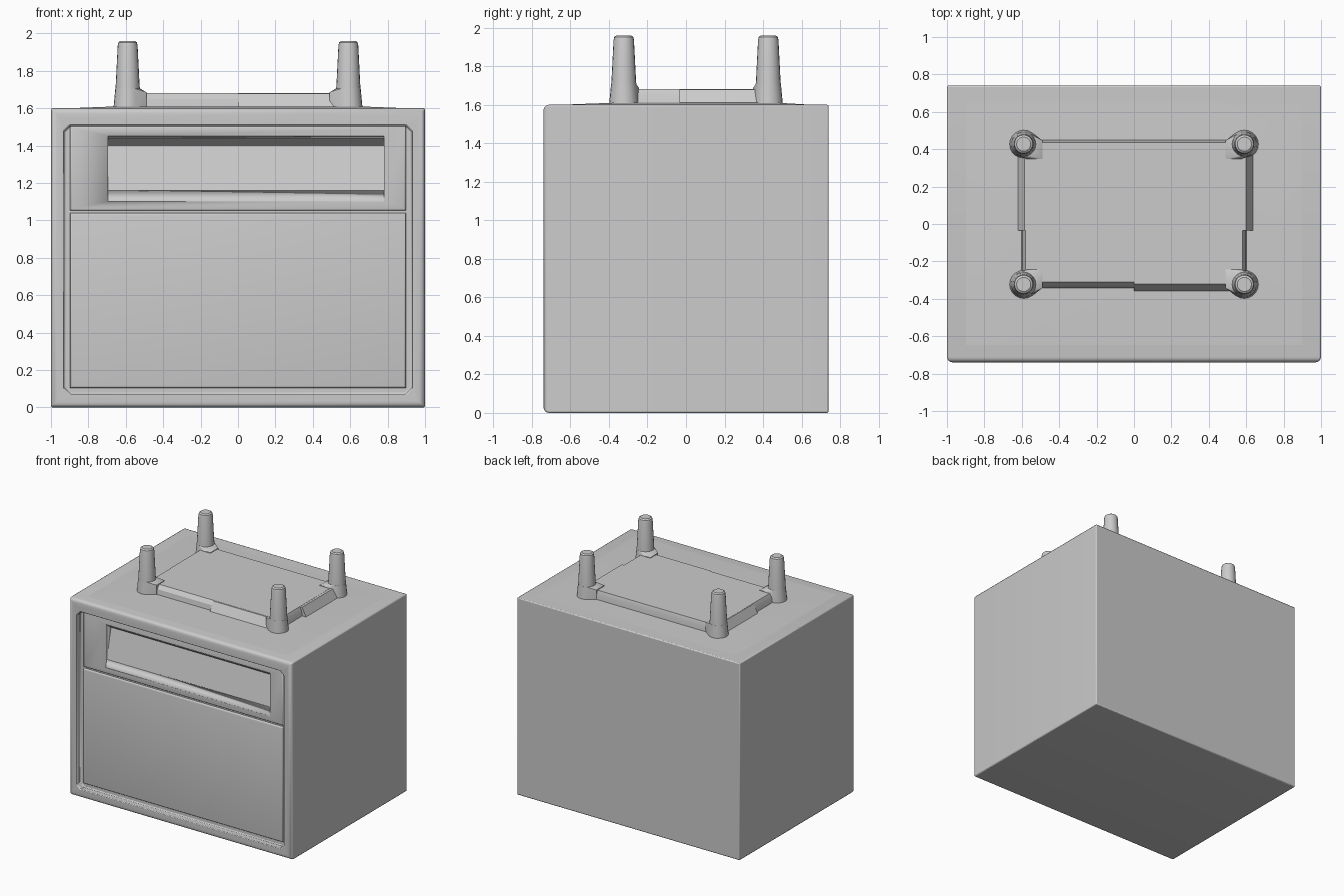
import bpy, bmesh, math
from mathutils import Vector

if "Cube" in bpy.data.objects:
    bpy.data.objects.remove(bpy.data.objects["Cube"])


def finish(name, bm, angle=30):
    bmesh.ops.recalc_face_normals(bm, faces=bm.faces)
    me = bpy.data.meshes.new(name)
    bm.to_mesh(me)
    bm.free()
    ob = bpy.data.objects.new(name, me)
    bpy.context.collection.objects.link(ob)
    bpy.ops.object.select_all(action='DESELECT')
    bpy.context.view_layer.objects.active = ob
    ob.select_set(True)
    bpy.ops.object.shade_smooth_by_angle(angle=math.radians(angle))
    return ob


def box_bm(lo, hi):
    bm = bmesh.new()
    bmesh.ops.create_cube(bm, size=1)
    for v in bm.verts:
        v.co = Vector([lo[i] if v.co[i] < 0 else hi[i] for i in range(3)])
    return bm


def hull(name, pts, bevel=0):
    bm = bmesh.new()
    for p in pts:
        bm.verts.new(p)
    bmesh.ops.convex_hull(bm, input=bm.verts)
    bmesh.ops.dissolve_limit(bm, angle_limit=0.01, verts=bm.verts, edges=bm.edges)
    if bevel:
        bmesh.ops.bevel(bm, geom=bm.edges[:], offset=bevel, segments=2, profile=0.5, affect='EDGES')
    return finish(name, bm)


def rect(x0, x1, y0, y1, z):
    return [(x, y, z) for x in (x0, x1) for y in (y0, y1)]


def edges_where(bm, test):
    return [e for e in bm.edges if all(test(v.co) for v in e.verts)]


FRONT, FLOOR, FACE = -0.74, -0.69, -0.705

# cabinet body with a recessed front
bm = box_bm((-1, FRONT, 0), (1, 0.74, 1.6))
bm.normal_update()
front = next(f for f in bm.faces if f.normal.y < -0.9)
bmesh.ops.inset_region(bm, faces=[front], thickness=0.1)
for v in front.verts:
    if v.co.z > 0.8:
        v.co.z = 1.51
depth = bmesh.ops.extrude_discrete_faces(bm, faces=[front])['faces'][0]
for v in depth.verts:
    v.co.y = FLOOR
# chamfered recess corners
inner = [e for e in bm.edges if abs(e.verts[0].co.y - e.verts[1].co.y) > 0.02
         and abs(e.verts[0].co.y - e.verts[1].co.y) < 0.1]
bmesh.ops.bevel(bm, geom=inner, offset=0.035, segments=1, affect='EDGES')
# rounded outer and inner rims of the frame
outer = edges_where(bm, lambda c: abs(c.y - FRONT) < 1e-4
                    and (abs(c.x) > 0.99 or c.z < 0.01 or c.z > 1.59))
outer = [e for e in outer if len(e.link_faces) == 2 and any(abs(f.normal.y) < 0.1 for f in e.link_faces)]
bmesh.ops.bevel(bm, geom=outer, offset=0.03, segments=4, profile=0.5, affect='EDGES')
body = finish("cabinet_body", bm)
bev = body.modifiers.new("edge_softening", 'BEVEL')
bev.width, bev.segments, bev.limit_method = 0.008, 2, 'ANGLE'
bev.angle_limit = math.radians(50)

# door and drawer fronts
def panel(name, z0, z1):
    bm = box_bm((-0.897, FACE, z0), (0.897, FLOOR + 0.001, z1))
    rim = edges_where(bm, lambda c: abs(c.y - FACE) < 1e-4)
    bmesh.ops.bevel(bm, geom=rim, offset=0.011, segments=3, profile=0.5, affect='EDGES')
    return finish(name, bm)


panel("lower_door", 0.105, 1.038)
drawer = panel("upper_drawer", 1.052, 1.503)

# wedge cutter for the finger scoop
profile = [(-0.78, 1.0), (FACE + 0.001, 1.1), (-0.635, 1.40), (FACE, 1.45), (-0.78, 1.45)]
profile[0] = (-0.78, 1.1)
cutter = hull("scoop_cutter", [(x, y, z) for x in (-0.695, 0.78) for y, z in profile])
cutter.hide_render = True
cutter.hide_viewport = False
cutter.display_type = 'WIRE'
for ob in (body, drawer):
    m = ob.modifiers.new("scoop", 'BOOLEAN')
    m.operation, m.object, m.solver = 'DIFFERENCE', cutter, 'EXACT'

# gentle swell of the top and the raised plate
hull("top_swell", rect(-0.95, 0.95, -0.7, 0.68, 1.598) + rect(-0.64, 0.64, -0.38, 0.48, 1.61))
hull("top_plate", rect(-0.605, 0.605, -0.345, 0.45, 1.59) + rect(-0.595, 0.595, -0.335, 0.445, 1.65)
     + rect(-0.58, 0.58, -0.31, 0.435, 1.68))

# sloping skirts along the plate
hull("front_skirt", rect(0, 0.52, -0.365, -0.2, 1.6) + rect(0, 0.52, -0.32, -0.2, 1.679))
hull("right_skirt", rect(0.4, 0.64, -0.035, 0.37, 1.6) + rect(0.4, 0.6, -0.035, 0.37, 1.679))
hull("left_skirt", rect(-0.625, -0.4, -0.035, 0.37, 1.6) + rect(-0.585, -0.4, -0.035, 0.37, 1.679))

# four tapered posts with corner pads
SIDES = 20
LEG = [(0.074, 1.59), (0.072, 1.64), (0.064, 1.72), (0.053, 1.935), (0.049, 1.952), (0.038, 1.96)]
for yn, cy, sy in (("front", -0.323, -1), ("back", 0.427, 1)):
    for xn, sx in (("left", -1), ("right", 1)):
        cx = 0.59 * sx
        ring = lambda r, z: [(cx + r * math.cos(2 * math.pi * i / SIDES),
                              cy + r * math.sin(2 * math.pi * i / SIDES), z) for i in range(SIDES)]
        bm = bmesh.new()
        rings = [[bm.verts.new(p) for p in ring(r, z)] for r, z in LEG]
        for a, b in zip(rings, rings[1:]):
            for i in range(SIDES):
                j = (i + 1) % SIDES
                bm.faces.new((a[i], a[j], b[j], b[i]))
        bm.faces.new(rings[0])
        bm.faces.new(rings[-1])
        finish(f"{yn}_{xn}_post", bm)
        ix, iy = cx - 0.1 * sx, cy - 0.08 * sy
        corner = [(ix, iy), (ix, cy + 0.02 * sy), (cx - 0.02 * sx, iy)]
        hull(f"{yn}_{xn}_pad", ring(0.076, 1.6) + ring(0.066, 1.705)
             + [(x, y, z) for x, y in corner for z in (1.6, 1.685)])
